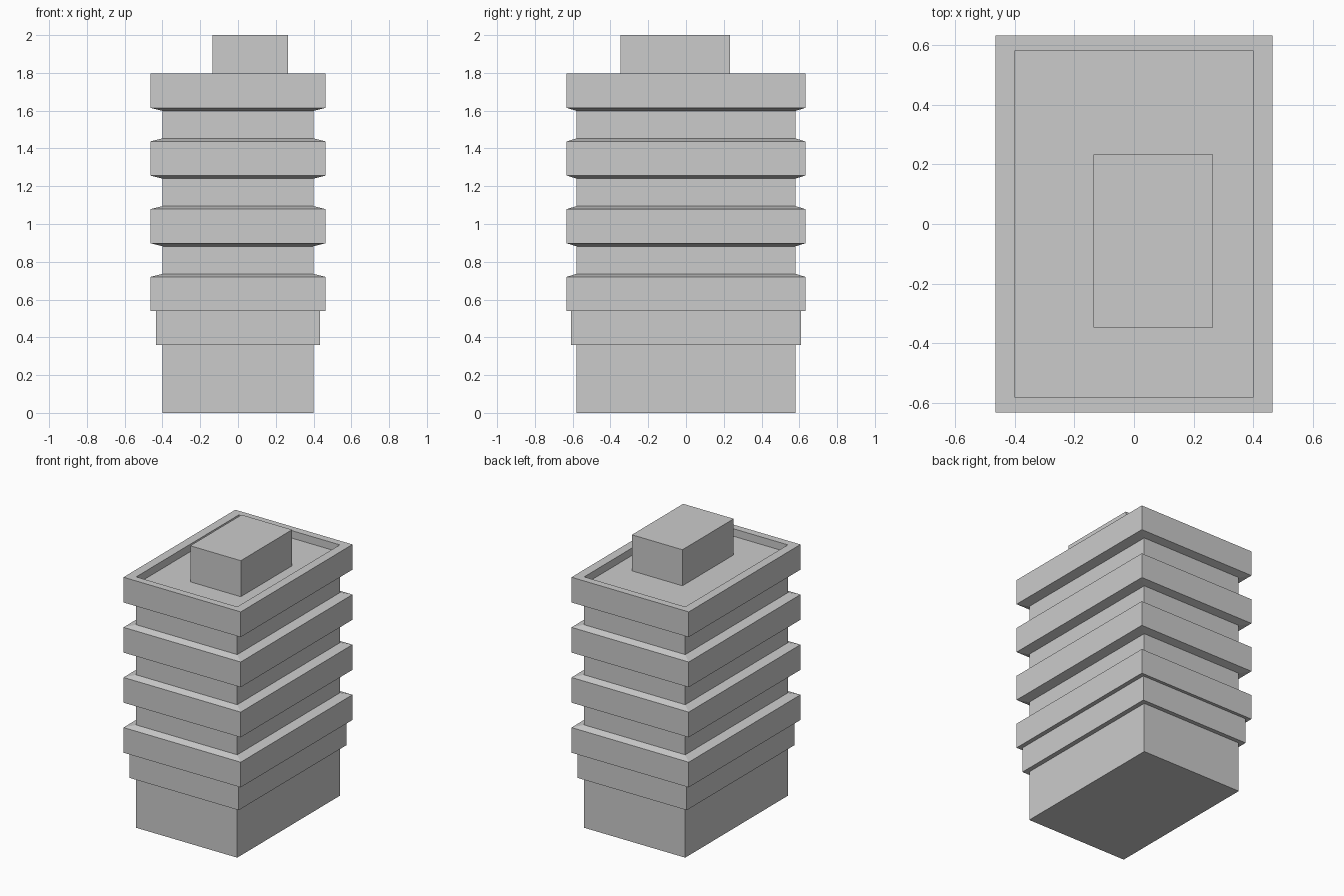
import bpy
import bmesh

if "Cube" in bpy.data.objects:
    bpy.data.objects.remove(bpy.data.objects["Cube"])

CORE = (0.40, 0.58)      # half width, half depth of recessed walls
PLINTH = (0.433, 0.61)   # lower band
BAND = (0.464, 0.632)    # projecting floor bands
STEP = 0.3585            # storey height


def loft_rings(name, rings, centre=(0, 0)):
    """Stack rectangular rings (half x, half y, z) into one closed solid."""
    bm = bmesh.new()
    cx, cy = centre
    loops = [[bm.verts.new((cx + sx * hx, cy + sy * hy, z))
              for sx, sy in ((-1, -1), (1, -1), (1, 1), (-1, 1))]
             for hx, hy, z in rings]
    for low, high in zip(loops, loops[1:]):
        for i in range(4):
            j = (i + 1) % 4
            bm.faces.new((low[i], low[j], high[j], high[i]))
    bm.faces.new(loops[0][::-1])
    bm.faces.new(loops[-1])
    bmesh.ops.recalc_face_normals(bm, faces=bm.faces)
    mesh = bpy.data.meshes.new(name)
    bm.to_mesh(mesh)
    bm.free()
    obj = bpy.data.objects.new(name, mesh)
    bpy.context.collection.objects.link(obj)
    return obj


# Ground floor, lower band and first floor band
rings = [(*CORE, 0), (*CORE, 0.36), (*PLINTH, 0.36), (*PLINTH, 0.54),
         (*BAND, 0.54), (*BAND, 0.72)]

# Recessed walls and bevelled floor bands above
for i in range(3):
    z = 0.72 + i * STEP
    rings += [(*CORE, z + 0.016), (*CORE, z + 0.162),
              (*BAND, z + 0.178), (*BAND, z + STEP)]

# Parapet and sunken roof
top = rings[-1][2]
rings += [(*CORE, top), (*CORE, 1.742)]
loft_rings("tower", rings)

# Rooftop plant room
loft_rings("roof_room", [(0.2, 0.29, 1.742), (0.2, 0.29, 2.0)], (0.065, -0.057))
